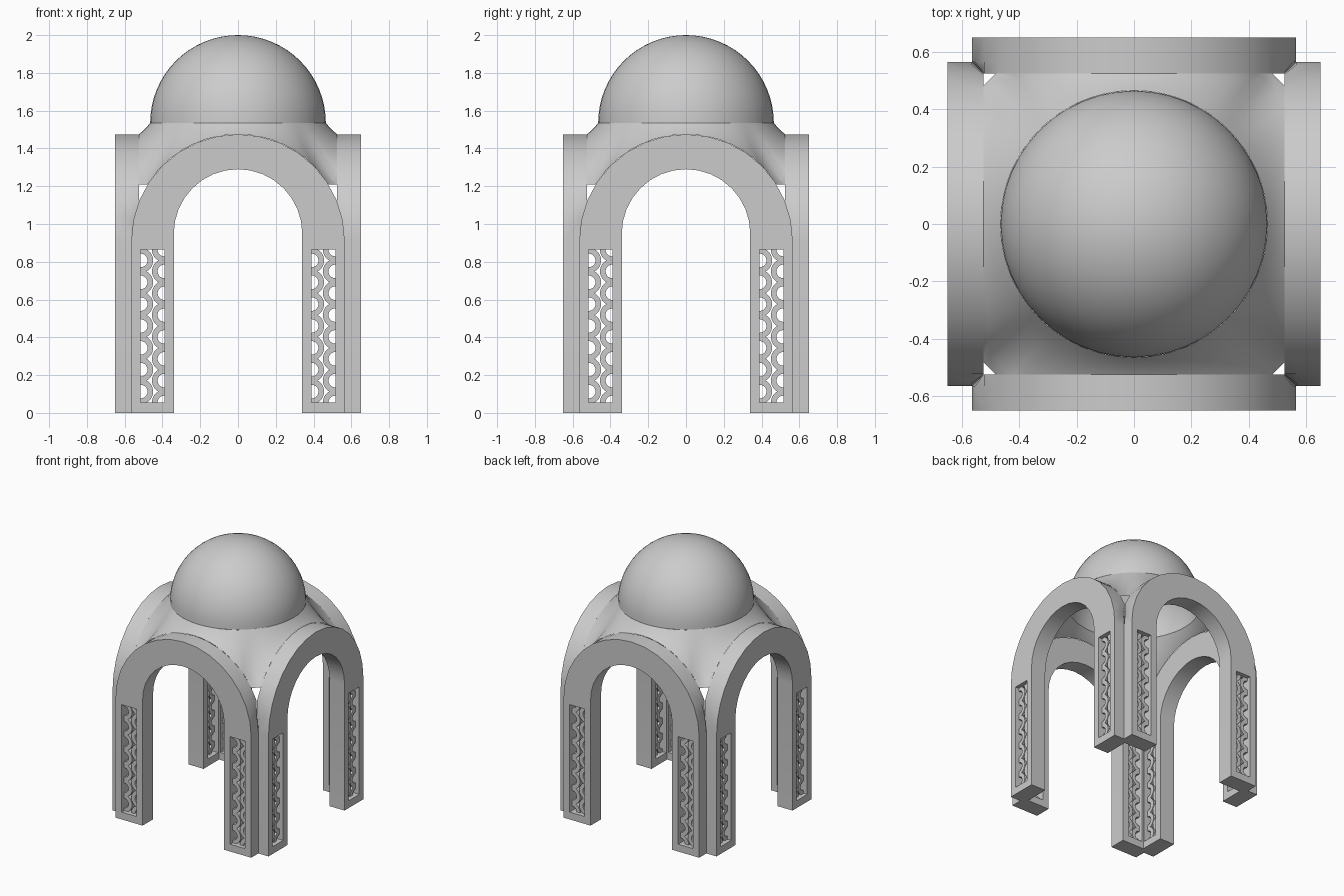
import bpy, bmesh, math

cube = bpy.data.objects.get("Cube")
if cube:
    bpy.data.objects.remove(cube)

stone = bpy.data.materials.new("grey_stone")
stone.use_nodes = True
GREY = (0.6, 0.6, 0.6, 1)
stone.diffuse_color = GREY
stone.node_tree.nodes["Principled BSDF"].inputs["Base Color"].default_value = GREY

# Arch sizes
OUT_R, OUT_Z = 0.565, 0.91
IN_R, IN_Z = 0.34, 0.95
FACE, MITRE, BACK = 0.65, 0.565, 0.525
# Lattice opening in each leg
HOLE_IN, HOLE_OUT, HOLE_LOW, HOLE_TOP = 0.39, 0.515, 0.055, 0.865

# Where (along, outward) lies for each of the four sides
SIDES = {
    "front": lambda u, d, z: (u, -d, z),
    "back": lambda u, d, z: (u, d, z),
    "left": lambda u, d, z: (d, u, z),
    "right": lambda u, d, z: (-d, u, z),
}


def finish(name, bm, angle=None):
    bmesh.ops.recalc_face_normals(bm, faces=bm.faces)
    mesh = bpy.data.meshes.new(name)
    bm.to_mesh(mesh)
    bm.free()
    mesh.materials.append(stone)
    ob = bpy.data.objects.new(name, mesh)
    bpy.context.collection.objects.link(ob)
    if angle:
        select(ob)
        bpy.ops.object.shade_smooth_by_angle(angle=math.radians(angle))
    return ob


def select(ob):
    bpy.ops.object.select_all(action='DESELECT')
    ob.select_set(True)
    bpy.context.view_layer.objects.active = ob


def stack(bm, layers):
    """Closed solid through matching outlines, capped at both ends."""
    rings = [[bm.verts.new(p) for p in layer] for layer in layers]
    for a, b in zip(rings, rings[1:]):
        for i in range(len(a)):
            j = (i + 1) % len(a)
            bm.faces.new((a[i], a[j], b[j], b[i]))
    bm.faces.new(rings[0])
    bm.faces.new(rings[-1])


def half_round(r, z, steps=16):
    return [(r * math.cos(math.pi * i / steps), z + r * math.sin(math.pi * i / steps))
            for i in range(steps + 1)]


def arch(side, place):
    outline = [(OUT_R, 0)] + half_round(OUT_R, OUT_Z) + [(-OUT_R, 0), (-IN_R, 0)]
    outline += half_round(IN_R, IN_Z)[::-1] + [(IN_R, 0)]
    mitred = [(max(-BACK, min(BACK, u)), z) for u, z in outline]
    bm = bmesh.new()
    stack(bm, [[place(u, d, z) for u, z in line]
               for line, d in ((outline, FACE), (outline, MITRE), (mitred, BACK))])
    ob = finish(side + "_arch", bm)

    # Cut the opening through both legs
    bm = bmesh.new()
    for s in (-1, 1):
        a, b = s * HOLE_IN, s * HOLE_OUT
        box = [(a, HOLE_LOW), (b, HOLE_LOW), (b, HOLE_TOP), (a, HOLE_TOP)]
        stack(bm, [[place(u, d, z) for u, z in box] for d in (FACE + 0.1, BACK - 0.1)])
    cutter = finish("leg_cutter", bm)
    cutter.hide_render = True
    mod = ob.modifiers.new("openings", 'BOOLEAN')
    mod.operation, mod.solver, mod.object = 'DIFFERENCE', 'EXACT', cutter
    select(ob)
    bpy.ops.object.modifier_apply(modifier=mod.name)
    bpy.data.objects.remove(cutter)
    bpy.ops.object.shade_smooth_by_angle(angle=math.radians(30))


def lattice(side, place):
    """Staggered half rings growing from both edges of each opening."""
    bm = bmesh.new()
    rows = 7
    pitch = (HOLE_TOP - HOLE_LOW) / rows

    def ring(u, z, start, end, steps=10):
        angles = [math.radians(start + (end - start) * i / steps) for i in range(steps + 1)]
        line = [(u + 0.066 * math.cos(a), z + 0.066 * math.sin(a)) for a in angles]
        line += [(u + 0.036 * math.cos(a), z + 0.036 * math.sin(a)) for a in angles[::-1]]
        stack(bm, [[place(p, d, q) for p, q in line] for d in (0.62, 0.555)])

    for low, high in ((-HOLE_OUT, -HOLE_IN), (HOLE_IN, HOLE_OUT)):
        for i in range(rows):
            ring(low, HOLE_LOW + pitch * (i + 0.5), -90, 90)
        for i in range(rows + 1):
            ring(high, HOLE_LOW + pitch * i, 180 if i == rows else 90, 180 if i == 0 else 270)
    finish(side + "_lattice", bm, 30)


for side, place in SIDES.items():
    arch(side, place)
    lattice(side, place)

# Dome
DOME_R, DOME_Z = 0.465, 1.535
bm = bmesh.new()
bmesh.ops.create_uvsphere(bm, u_segments=48, v_segments=32, radius=DOME_R)
bmesh.ops.delete(bm, geom=[v for v in bm.verts if v.co.z < -0.001], context='VERTS')
bmesh.ops.translate(bm, verts=bm.verts, vec=(0, 0, DOME_Z))
finish("dome", bm, 40)

# Skirt sweeping from the round dome down to the arch tops and corners
HALF, STEPS, LEVELS = 0.48, 16, 8
foot = []
for turn in range(4):
    c, s = round(math.cos(turn * math.pi / 2)), round(math.sin(turn * math.pi / 2))
    for i in range(STEPS + 1):
        u = HALF * (2 * i / STEPS - 1)
        z = OUT_Z + math.sqrt(OUT_R ** 2 - u ** 2)
        foot.append((BACK * c - u * s, BACK * s + u * c, z))
bm = bmesh.new()
rings = []
for k in range(LEVELS + 1):
    t = k / LEVELS
    ring = []
    for x, y, z in foot:
        reach = math.hypot(x, y)
        r = DOME_R + (reach - DOME_R) * t
        drop = t + 0.25 * t * (1 - t)
        ring.append(bm.verts.new((x / reach * r, y / reach * r, DOME_Z + (z - DOME_Z) * drop)))
    rings.append(ring)
for a, b in zip(rings, rings[1:]):
    for i in range(len(a)):
        j = (i + 1) % len(a)
        bm.faces.new((a[i], a[j], b[j], b[i]))
finish("dome_skirt", bm, 60)
